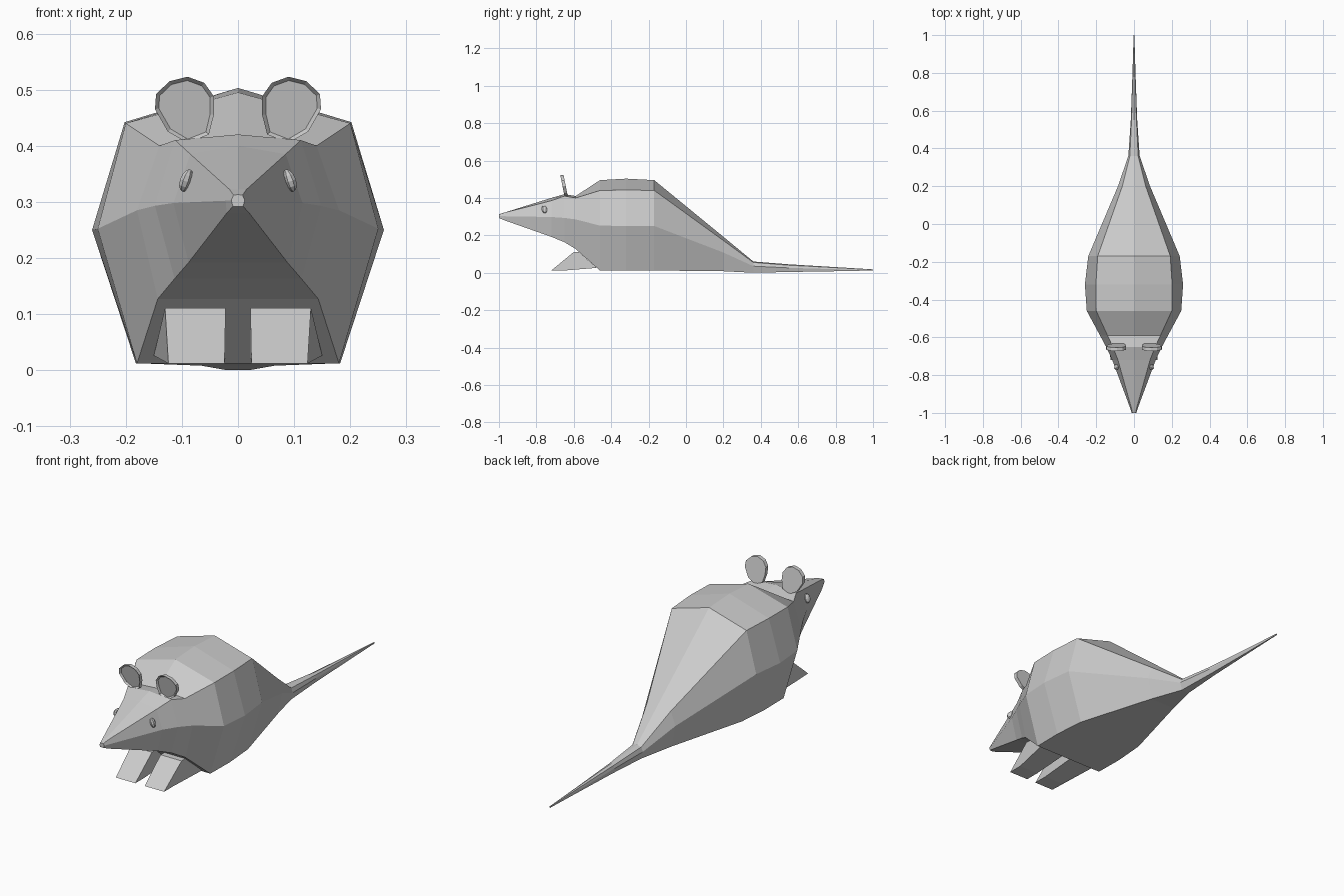
import bpy, bmesh, math
from mathutils import Matrix, Vector

if "Cube" in bpy.data.objects:
    bpy.data.objects.remove(bpy.data.objects["Cube"])

grey = bpy.data.materials.new("soft grey")
grey.use_nodes = True
colour = (0.6, 0.6, 0.6, 1)
grey.diffuse_color = colour
grey.node_tree.nodes["Principled BSDF"].inputs["Base Color"].default_value = colour


def finish(name, bm):
    bmesh.ops.recalc_face_normals(bm, faces=bm.faces)
    mesh = bpy.data.meshes.new(name)
    bm.to_mesh(mesh)
    bm.free()
    mesh.materials.append(grey)
    obj = bpy.data.objects.new(name, mesh)
    bpy.context.collection.objects.link(obj)
    return obj


def loft(name, rings):
    """Skin a row of equal vertex rings and cap both ends."""
    bm = bmesh.new()
    rows = [[bm.verts.new(p) for p in ring] for ring in rings]
    n = len(rows[0])
    for a, b in zip(rows, rows[1:]):
        for i in range(n):
            j = (i + 1) % n
            bm.faces.new((a[i], a[j], b[j], b[i]))
    bm.faces.new(rows[0])
    bm.faces.new(rows[-1])
    return finish(name, bm)


def section(y, top, shoulder, flank, belly):
    """Symmetric seven-sided cross-section."""
    half = [shoulder, flank, belly]
    pts = [(0, top)] + half + [(-x, z) for x, z in reversed(half)]
    return [(x, y, z) for x, z in pts]


# Body with head, from nose to rump
body = [
    section(-1.0, .313, (.008, .312), (.012, .303), (.009, .292)),
    section(-.97, .322, (.015, .322), (.022, .302), (.02, .28)),
    section(-.72, .4, (.085, .385), (.115, .298), (.088, .192)),
    section(-.65, .42, (.112, .41), (.148, .293), (.113, .163)),
    section(-.59, .41, (.14, .4), (.18, .285), (.143, .127)),
    section(-.46, .495, (.2, .44), (.25, .252), (.18, .012)),
    section(-.32, .503, (.202, .442), (.26, .25), (.182, .012)),
    section(-.17, .495, (.192, .44), (.242, .25), (.17, .012)),
    section(.2, .192, (.062, .172), (.085, .108), (.065, .008)),
    section(.36, .06, (.022, .055), (.03, .035), (.02, 0)),
]
# Tail continues the same skin
body += [
    section(.55, .045, (.013, .04), (.017, .026), (.011, .004)),
    section(.8, .03, (.006, .027), (.008, .019), (.005, .008)),
    section(1.0, .018, (.002, .017), (.002, .015), (.002, .012)),
]
loft("body_and_tail", body)

for side, s in (("left", 1), ("right", -1)):
    # Front leg: wedge growing out of the sloping chest
    bm = bmesh.new()
    chest = [(0, -.588, .125), (.142, -.588, .125), (.18, -.46, .012), (0, -.46, .012)]
    root = [(.022, -.572, .111), (.128, -.572, .111), (.15, -.477, .026), (.022, -.477, .026)]
    foot = [(.022, -.6, .111), (.13, -.6, .111), (.124, -.72, .012), (.024, -.72, .012)]
    sole = [(.024, -.65, .012), (.124, -.65, .012)]
    pts = [bm.verts.new((s * x, y, z)) for x, y, z in root + foot + sole]
    for idx in ((0, 1, 5, 4), (4, 5, 6, 7), (7, 6, 9, 8), (8, 9, 2, 3),
                (1, 2, 9, 6, 5), (0, 4, 7, 8, 3), (0, 3, 2, 1)):
        bm.faces.new([pts[i] for i in idx])
    finish(side + "_front_leg", bm)

    # Ear: rounded plate with a dished front, leaning forward
    bm = bmesh.new()
    outline = [(.052, .42), (.043, .455), (.043, .488), (.06, .512), (.09, .523),
               (.122, .515), (.146, .492), (.148, .465), (.125, .425), (.09, .405)]
    rim = bm.faces.new([bm.verts.new((s * x, -.63 - .2 * (z - .4), z)) for x, z in outline])
    made = bmesh.ops.extrude_face_region(bm, geom=[rim])["geom"]
    front = [f for f in made if isinstance(f, bmesh.types.BMFace)][0]
    bmesh.ops.translate(bm, verts=front.verts, vec=(0, -.018, 0))
    bmesh.ops.inset_region(bm, faces=[front], thickness=.007)
    bmesh.ops.translate(bm, verts=front.verts, vec=(0, .008, 0))
    finish(side + "_ear", bm)

    # Eye: small low-poly bead set in the cheek
    bm = bmesh.new()
    bmesh.ops.create_uvsphere(bm, u_segments=8, v_segments=6, radius=1)
    turn = Matrix.Rotation(s * math.radians(20), 4, "Z") @ Matrix.Rotation(s * math.radians(-20), 4, "Y")
    bmesh.ops.transform(bm, verts=bm.verts, matrix=Matrix.Translation(Vector((s * .092, -.757, .338)))
                        @ turn @ Matrix.Diagonal((.011, .017, .021, 1)))
    finish(side + "_eye", bm)
